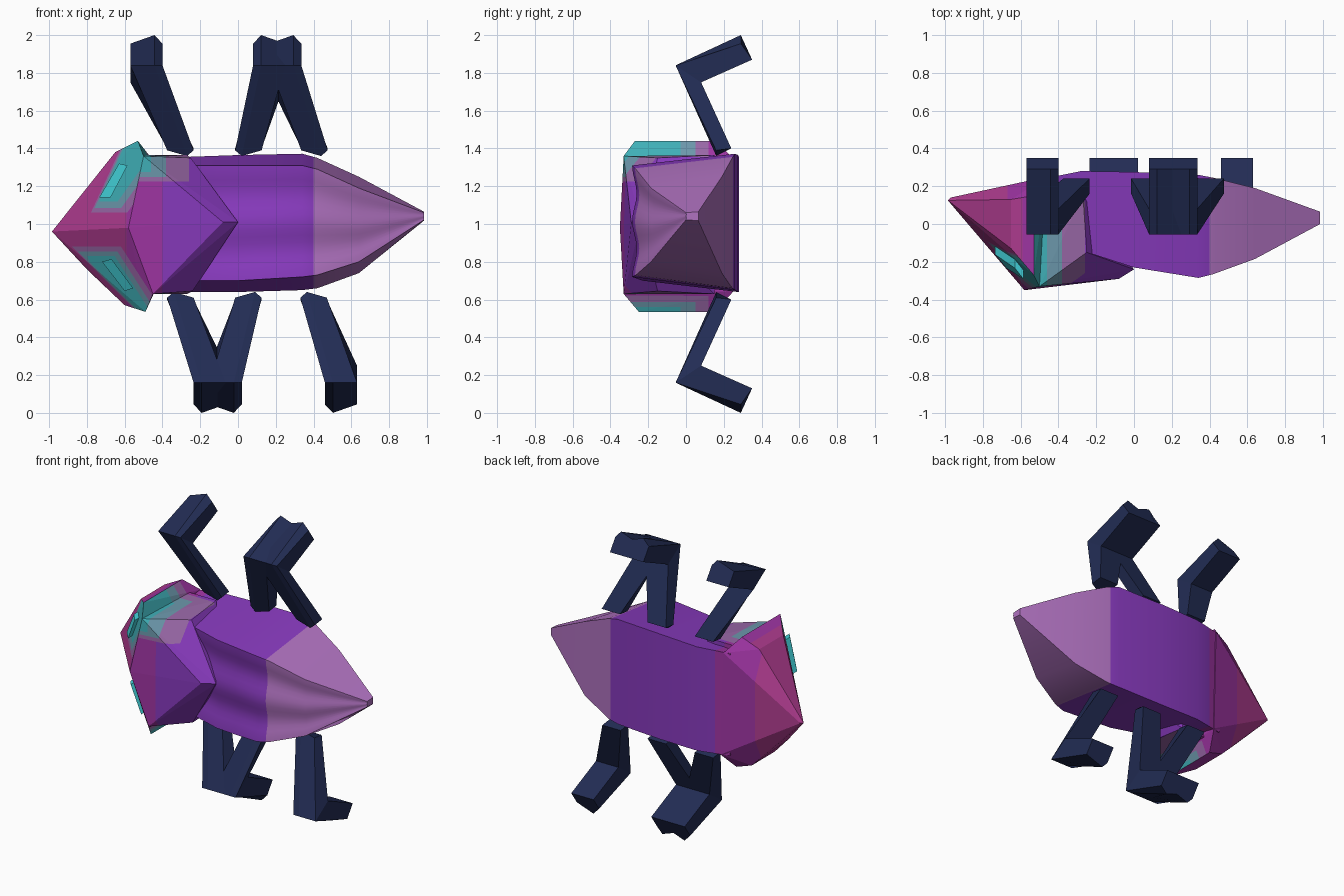
import bpy, bmesh, math
from mathutils import Vector

if "Cube" in bpy.data.objects:
    bpy.data.objects.remove(bpy.data.objects["Cube"])


def material(name, code):
    rgb = [int(code[i:i + 2], 16) / 255 for i in (0, 2, 4)]
    color = [c / 12.92 if c < 0.04 else ((c + 0.055) / 1.055) ** 2.4 for c in rgb] + [1]
    m = bpy.data.materials.new(name)
    m.use_nodes = True
    m.diffuse_color = color
    m.node_tree.nodes["Principled BSDF"].inputs["Base Color"].default_value = color
    return m


TEAL, GREY, LILAC, MAGENTA, PLUM, PURPLE, MAUVE, NAVY, EYE = range(9)
MATS = [material(n, c) for n, c in (
    ("teal", "40B0B8"), ("teal_grey", "6C98AC"), ("dusty_lilac", "9A68A8"),
    ("magenta", "B03C90"), ("plum", "A035A4"), ("purple", "883ABE"),
    ("mauve", "B072C0"), ("navy", "222C54"), ("bright_teal", "44D4DC"))]

# Patch limits: a direction, then its teal, grey and lilac limits
DEPTH = ((0, 1, 0), (-.03, .05, .12))
ALONG = ((1, 0, 0), (-.46, -.38, -.26))


def on_wall(n):
    return n.y < -.3 or n.x > .3


HEAD_PATCHES = [
    (on_wall, [((.81, 0, -.58), (-1.165, -1.13, -1.09)),
               ((0, 0, -1), (-1.12, -1.085, -1.06)),
               ((-.91, 0, .42), (1.14, 1.147, 1.154)), DEPTH]),
    (on_wall, [((.84, 0, .54), (-.1, -.075, -.045)),
               ((0, 0, 1), (.83, .855, .88)),
               ((-.7, 0, -.7), (-.01, -.005, 0)), DEPTH])]
SHIELD_PATCHES = [
    (lambda n: True, [ALONG, DEPTH, ((0, 0, -1), (-1.275, -1.25, -1.225))]),
    (lambda n: n.z < -.8, [ALONG, DEPTH, ((0, 0, 1), (.67, .68, .69))])]


def cut(bm, direction, limit):
    d = Vector(direction)
    bmesh.ops.bisect_plane(bm, geom=bm.verts[:] + bm.edges[:] + bm.faces[:],
                           plane_co=d * (limit / d.length_squared), plane_no=d)


def paint(bm, patches=()):
    """Cut along the colour borders, then colour each face."""
    face_front, face_back = -.59, -.67
    for x in (face_back, face_front, -.4, .4):
        cut(bm, (1, 0, 0), x)
    for _, limits in patches:
        for direction, values in limits:
            for v in values:
                cut(bm, direction, v)
    bm.normal_update()
    for f in bm.faces:
        c = f.calc_center_median()
        first = face_back if f.normal.y > .4 else face_front
        f.material_index = MAGENTA + sum(c.x > x for x in (first, -.4, .4))
        for test, limits in patches:
            level = max(sum(Vector(d).dot(c) > v for v in vals) for d, vals in limits)
            if level < 3 and test(f.normal):
                f.material_index = level
                break


def finish(name, bm, mat=None):
    bmesh.ops.recalc_face_normals(bm, faces=bm.faces[:])
    if mat is not None:
        for f in bm.faces:
            f.material_index = mat
    mesh = bpy.data.meshes.new(name)
    bm.to_mesh(mesh)
    bm.free()
    for m in MATS:
        mesh.materials.append(m)
    ob = bpy.data.objects.new(name, mesh)
    bpy.context.collection.objects.link(ob)
    return ob


def hull(points):
    bm = bmesh.new()
    verts = [bm.verts.new(p) for p in points]
    out = bmesh.ops.convex_hull(bm, input=verts)
    junk = {g for g in out["geom_interior"] + out["geom_unused"] if isinstance(g, bmesh.types.BMVert)}
    bmesh.ops.delete(bm, geom=list(junk), context="VERTS")
    bmesh.ops.recalc_face_normals(bm, faces=bm.faces[:])
    return bm


def loft(rings):
    bm = bmesh.new()
    rows = [[bm.verts.new(p) for p in ring] for ring in rings]
    n = len(rows[0])
    for a, b in zip(rows, rows[1:]):
        for i in range(n):
            j = (i + 1) % n
            bm.faces.new((a[i], a[j], b[j], b[i]))
    bm.faces.new(rows[0])
    bm.faces.new(rows[-1])
    bmesh.ops.recalc_face_normals(bm, faces=bm.faces[:])
    return bm


# Body: x, front y, back y, front z range, back z range
sections = [(-.5, 0, .235, .72, 1.3, .645, 1.35), (-.28, -.14, .28, .7, 1.31, .64, 1.355),
            (0, -.23, .275, .7, 1.31, .64, 1.365), (.34, -.285, .26, .72, 1.31, .65, 1.372),
            (.42, -.265, .245, .73, 1.29, .66, 1.35), (.64, -.185, .19, .8, 1.19, .74, 1.25),
            (.985, 0, .065, 1.022, 1.06, 1.018, 1.065)]
STEPS = 16
rings = []
for x, yf, yb, f0, f1, b0, b1 in sections:
    ring = [(x, yf + .012 * (f1 - f0) / .6 * (1 - math.cos(4 * math.pi * i / STEPS)),
             f0 + (f1 - f0) * i / STEPS) for i in range(STEPS + 1)]
    rings.append(ring + [(x, yb, b1), (x, yb, b0)])
bm = loft(rings)
paint(bm)
body = finish("body", bm)
bpy.ops.object.select_all(action="DESELECT")
body.select_set(True)
bpy.context.view_layer.objects.active = body
bpy.ops.object.shade_smooth_by_angle(angle=math.radians(25))

# Head and the pointed shield behind it share a crease
crease = [(-.5, -.33, 1.36), (-.58, -.35, .98), (-.45, -.33, .63)]
bm = hull(crease + [
    (-.985, .125, .96), (-.97, .14, .96),
    (-.65, -.13, 1.38), (-.53, -.27, 1.44), (-.53, .15, 1.44), (-.65, .13, 1.38),
    (-.8, .03, .76), (-.6, -.11, .57), (-.49, -.25, .535), (-.49, .15, .535), (-.6, .14, .57),
    (-.46, .25, 1.35), (-.44, .253, .645)])
paint(bm, HEAD_PATCHES)
finish("head", bm)

bm = hull(crease + [
    (-.08, -.29, 1.01), (0, -.24, 1.01), (-.25, -.15, 1.35), (-.24, -.15, .645),
    (-.5, .15, 1.365), (-.27, .15, 1.365), (-.5, .15, .63), (-.27, .15, .63)])
paint(bm, SHIELD_PATCHES)
finish("neck_shield", bm)

# Eyes lie on the slanted front walls of the head
for name, corners, slope in (
        ("left_eye", [(-.63, 1.32), (-.585, 1.31), (-.675, 1.14), (-.735, 1.14)], .306),
        ("right_eye", [(-.72, .8), (-.67, .815), (-.555, .66), (-.6, .645)], .574)):
    eye_rings = [[(x, .125 - 1.21 * (x + .98) + slope * abs(z - .96) + lift, z)
                  for x, z in corners] for lift in (.02, -.045)]
    finish(name, loft(eye_rings), EYE)


# Legs: bent bars with a slanted foot
def leg(name, root, foot, up):
    side = 1 if foot < root else -1
    profile = [((.16, 1.36), (.24, 1.4), root, .07, .03),
               ((-.055, 1.84), (.08, 1.75), foot, .085, 0),
               ((.29, 2.0), (.35, 1.87), foot, .085, -.045)]
    leg_rings = []
    for outer, inner, x, w, drop in profile:
        ring = []
        for (y, z), order, shift in ((outer, (-1, .5, 1), drop), (inner, (1, .5, -1), 0)):
            for s in order:
                zz = z + (0 if s == .5 else shift)
                ring.append((x + s * w * side, y, zz if up else 2 - zz))
        leg_rings.append(ring)
    finish(name, loft(leg_rings), NAVY)


for place, high, low in (("front", (-.305, -.485), (-.305, -.15)),
                         ("middle", (.055, .165), (.055, -.065)),
                         ("rear", (.405, .25), (.4, .545))):
    leg(place + "_upper_leg", *high, True)
    leg(place + "_lower_leg", *low, False)
